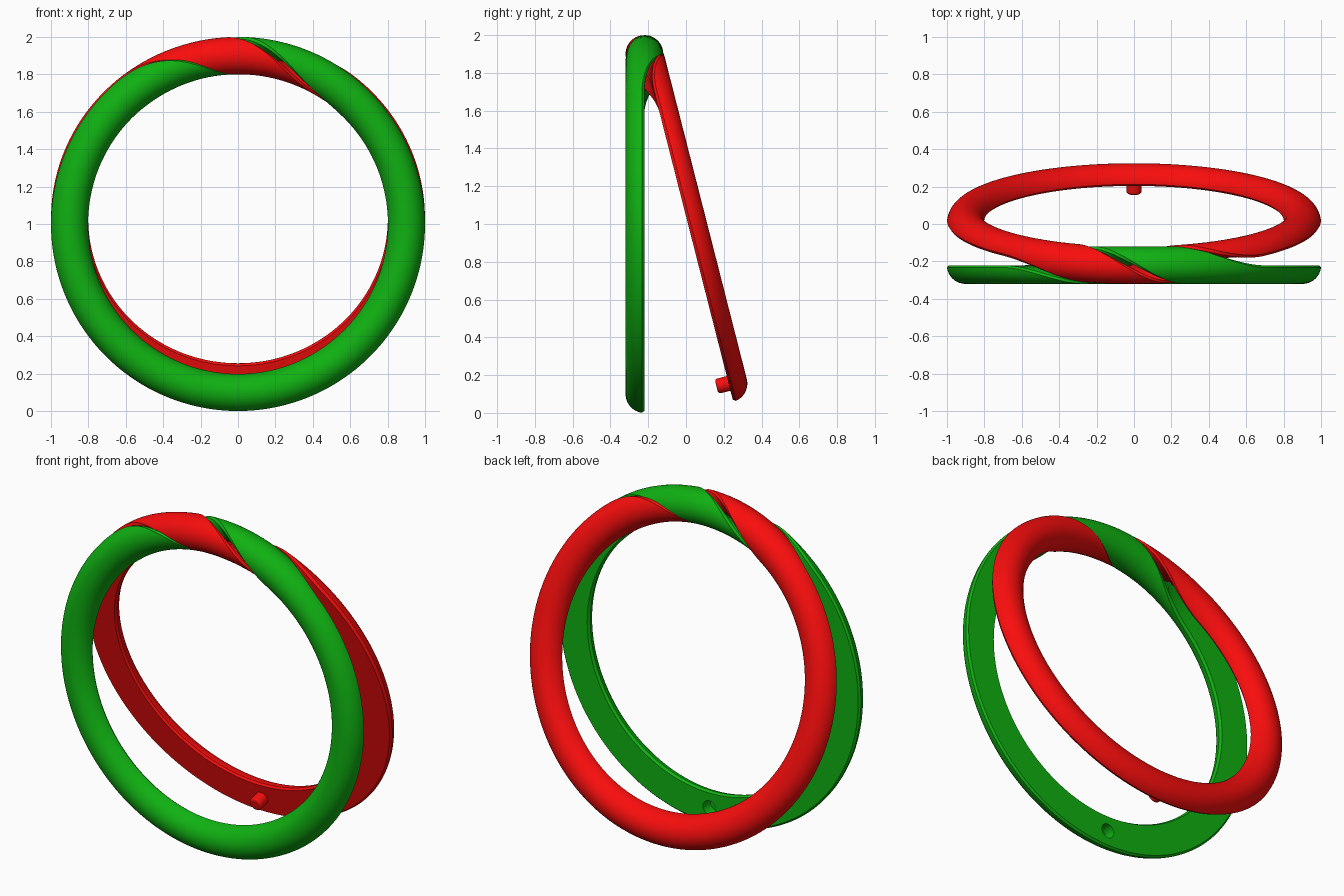
import bpy, bmesh
from math import sin, cos, pi, radians
from mathutils import Vector, Matrix

if "Cube" in bpy.data.objects:
    bpy.data.objects.remove(bpy.data.objects["Cube"])

R, r = 0.9, 0.1            # ring radius, tube radius
Y0, ZC = -0.22, 1.0        # split plane and ring centre
SPAN = radians(45)         # half-length of the twisted zone
OPEN = radians(14.3)       # opening angle of the back ring
SEG = 240


HINGE = Vector((0, Y0, ZC + R))


def material(name, col):
    m = bpy.data.materials.new(name)
    m.diffuse_color = (*col, 1)
    m.use_nodes = True
    m.node_tree.nodes["Principled BSDF"].inputs["Base Color"].default_value = m.diffuse_color
    return m


def finish(ob, angle=30):
    bpy.ops.object.select_all(action='DESELECT')
    ob.select_set(True)
    bpy.context.view_layer.objects.active = ob
    bpy.ops.object.shade_smooth_by_angle(angle=radians(angle))


# D-shaped cross-section with chamfered corners
arc = [(r * cos(radians(a)), r * sin(radians(a))) for a in range(7, 174, 4)]
PROFILE = [(0.089, 0.001)] + arc + [(-0.089, 0.001)]


def twist(a):
    s = min(max((a + SPAN) / (2 * SPAN), 0), 1)
    return 2 * pi * s * s * (3 - 2 * s)


def half_ring(name, phase, mat):
    bm = bmesh.new()
    rows = []
    for i in range(SEG):
        a = -pi + 2 * pi * i / SEG
        rad = Vector((sin(a), 0, cos(a)))
        yax = Vector((0, 1, 0))
        t = twist(a) + phase
        u = rad * cos(t) - yax * sin(t)
        n = -rad * sin(t) - yax * cos(t)
        c = Vector((0, Y0, ZC)) + rad * R
        rows.append([bm.verts.new(c + u * p + n * q) for p, q in PROFILE])
    k = len(PROFILE)
    for i in range(SEG):
        A, B = rows[i], rows[(i + 1) % SEG]
        for j in range(k):
            bm.faces.new((A[j], A[(j + 1) % k], B[(j + 1) % k], B[j]))
    bmesh.ops.recalc_face_normals(bm, faces=bm.faces)
    me = bpy.data.meshes.new(name)
    bm.to_mesh(me)
    bm.free()
    ob = bpy.data.objects.new(name, me)
    bpy.context.collection.objects.link(ob)
    me.materials.append(mat)
    finish(ob)
    return ob


def pin(name, rad, y, depth):
    bpy.ops.mesh.primitive_cylinder_add(vertices=32, radius=rad, depth=depth,
                                        location=(0, y, ZC - R), rotation=(pi / 2, 0, 0))
    ob = bpy.context.object
    ob.name = name
    return ob


green = material("green", (0.005, 0.44, 0.006))
red = material("red", (0.95, 0.004, 0.004))

# Two interlocked half rings
front_ring = half_ring("front_ring", 0, green)
back_ring = half_ring("back_ring", pi, red)

# Socket in the front ring
cutter = pin("socket_cutter", 0.042, Y0, 0.14)
cutter.data.materials.append(green)
cutter.hide_render = True
cutter.display_type = 'WIRE'
cutter.hide_set(True)
mod = front_ring.modifiers.new("socket", 'BOOLEAN')
mod.operation = 'DIFFERENCE'
mod.object = cutter
mod.solver = 'EXACT'

# Locking peg on the back ring
peg = pin("locking_peg", 0.04, Y0 - 0.02, 0.09)
peg.data.materials.append(red)
bev = peg.modifiers.new("bevel", 'BEVEL')
bev.width = 0.014
bev.segments = 4
finish(peg, 40)

# Swing the back ring open around the twist
bpy.context.view_layer.update()
swing = (Matrix.Translation(HINGE) @ Matrix.Rotation(OPEN, 4, 'X')
         @ Matrix.Translation(-HINGE))
for ob in (back_ring, peg):
    ob.matrix_world = swing @ ob.matrix_world
